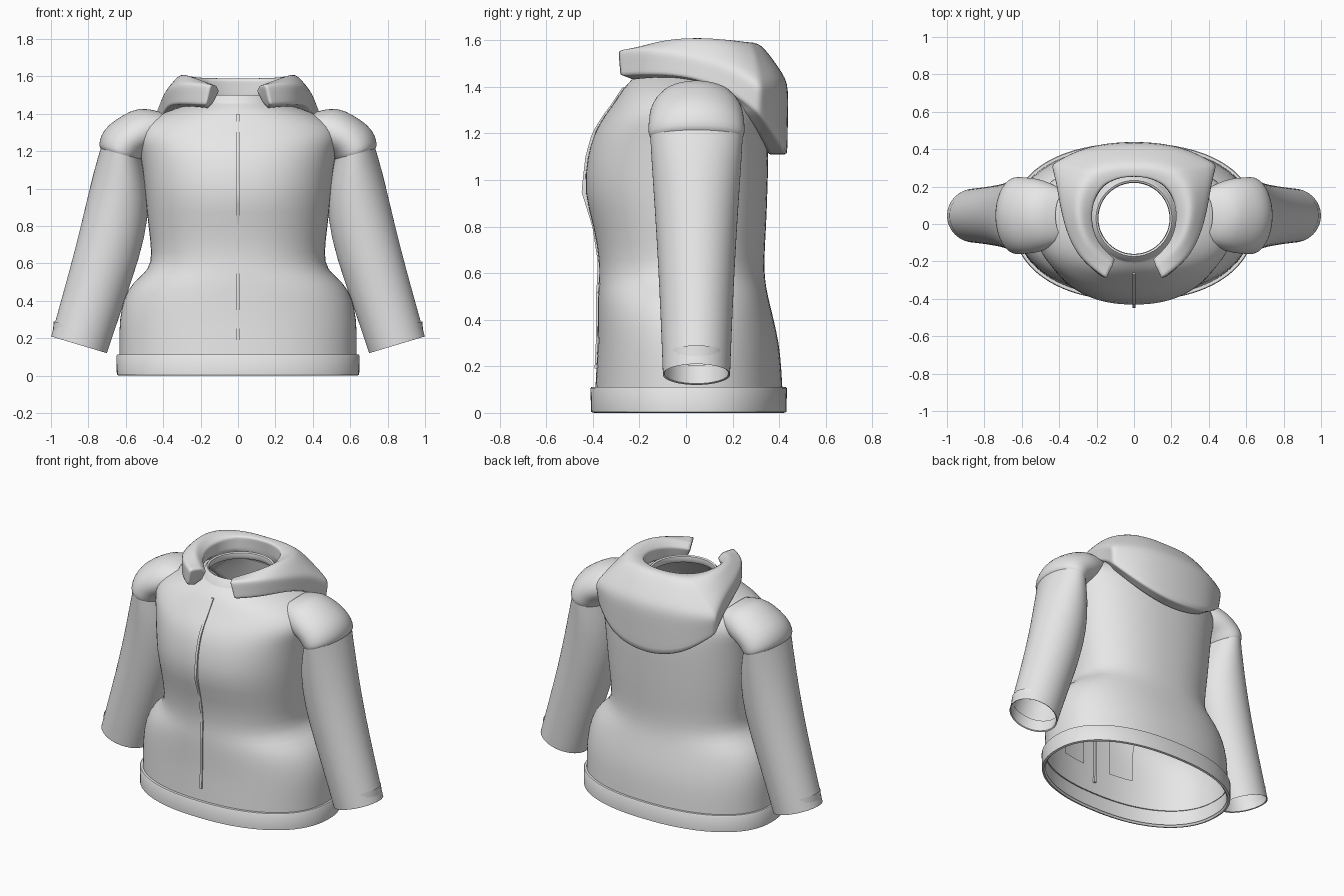
import bpy, bmesh, math
from mathutils import Vector

if "Cube" in bpy.data.objects:
    bpy.data.objects.remove(bpy.data.objects["Cube"])

grey = bpy.data.materials.new("light_grey_cloth")
grey.diffuse_color = (0.8, 0.8, 0.8, 1)
grey.use_nodes = True
grey.node_tree.nodes["Principled BSDF"].inputs["Base Color"].default_value = grey.diffuse_color


def loft(name, rings, closed=True, caps=False, subsurf=0, crease=None, angle=40):
    """Skin a row of point rings; crease maps an edge test to a sharpness."""
    bm = bmesh.new()
    rows = [[bm.verts.new(p) for p in r] for r in rings]
    n = len(rows[0])
    for a, b in zip(rows, rows[1:]):
        for i in range(n if closed else n - 1):
            j = (i + 1) % n
            bm.faces.new((a[i], a[j], b[j], b[i]))
    if caps:
        bm.faces.new(rows[0])
        bm.faces.new(list(reversed(rows[-1])))
    if crease:
        layer = bm.edges.layers.float.new("crease_edge")
        where = {v: (k, i) for k, r in enumerate(rows) for i, v in enumerate(r)}
        for e in bm.edges:
            e[layer] = crease(where[e.verts[0]], where[e.verts[1]])
    bmesh.ops.recalc_face_normals(bm, faces=bm.faces)
    me = bpy.data.meshes.new(name)
    bm.to_mesh(me)
    bm.free()
    me.materials.append(grey)
    ob = bpy.data.objects.new(name, me)
    bpy.context.collection.objects.link(ob)
    if subsurf:
        me.polygons.foreach_set("use_smooth", [True] * len(me.polygons))
        m = ob.modifiers.new("smooth", 'SUBSURF')
        m.levels = m.render_levels = subsurf
    else:
        bpy.ops.object.select_all(action='DESELECT')
        ob.select_set(True)
        bpy.context.view_layer.objects.active = ob
        bpy.ops.object.shade_smooth_by_angle(angle=math.radians(angle))
    return ob


# Torso sections: z, half width, front y, back y
TORSO = [(0.01, .635, -.395, .42), (0.2, .636, -.385, .41), (0.3, .634, -.38, .40),
         (0.41, .615, -.38, .375), (0.5, .565, -.38, .352), (0.565, .475, -.375, .34),
         (0.65, .46, -.372, .335), (0.8, .48, -.395, .345), (0.95, .495, -.442, .35),
         (1.1, .51, -.425, .355), (1.2, .525, -.397, .352), (1.27, .55, -.355, .34),
         (1.33, .53, -.31, .315), (1.39, .44, -.272, .29), (1.435, .32, -.232, .27),
         (1.455, .245, -.20, .26), (1.485, .21, -.175, .24)]


def section(z):
    for a, b in zip(TORSO, TORSO[1:]):
        if z <= b[0]:
            t = (z - a[0]) / (b[0] - a[0])
            return [p + (q - p) * t for p, q in zip(a, b)]
    return list(TORSO[-1])


def ring(z, w, front, back, n=48):
    """Rounded oval, with a round neck at the top."""
    power = 2 / (2.25 if z < 1.4 else 2.0)
    cy = 0.03
    out = []
    for i in range(n):
        a = math.tau * i / n
        c, s = math.cos(a), math.sin(a)
        x = math.copysign(abs(c) ** power, c) * w
        k = abs(s) ** power
        y = cy + k * ((back - cy) if s > 0 else (front - cy))
        out.append((x, y, z))
    return out


def front_y(x, z):
    _, w, front, _ = section(z)
    return 0.03 + (front - 0.03) * (1 - min(1, abs(x / w)) ** 2.25) ** (1 / 2.25)


loft("torso", [ring(*s) for s in TORSO], subsurf=1)

# Hem band: folded strip round the bottom
loft("hem_band", [ring(*s, n=96) for s in (
    (.012, .625, -.385, .41), (.0, .635, -.395, .42), (.004, .648, -.408, .432),
    (.106, .65, -.41, .433), (.112, .646, -.406, .429), (.112, .63, -.38, .405))])

# Neck opening rim
neck = [(.235, 1.455), (.215, 1.49), (.203, 1.502), (.193, 1.497), (.19, 1.475), (.2, 1.455)]
loft("neck_rim", [[(r * math.cos(math.tau * i / 48), .03 + r * math.sin(math.tau * i / 48), z)
                   for i in range(48)] for r, z in neck])

# Front zip: narrow raised strip that follows the chest
zip_rows = []
for i in range(41):
    z = .19 + (1.4 - .19) * i / 40
    y = front_y(0, z)
    zip_rows.append([(-.008, y + .015, z), (-.008, y - .007, z),
                     (.008, y - .007, z), (.008, y + .015, z)])
loft("front_zip", zip_rows, caps=True)

# Inner pocket linings, just behind the front cloth
for side, label in ((1, "right"), (-1, "left")):
    rows = []
    for i in range(7):
        z = .28 + .3 * i / 6
        xs = [side * (.1 + .17 * j / 6) for j in range(7)]
        rows.append([(x, front_y(x, z) + .016, z) for x in xs])
    loft(label + "_pocket_lining", rows, closed=False)


# Arm sections: outer x, outer z, inner x, inner z, half depth
SLEEVE = [(1.0, .21, .70, .12, .145), (.93, .46, .61, .39, .155), (.865, .70, .525, .63, .167),
          (.815, .91, .475, .85, .18), (.77, 1.10, .48, 1.03, .193), (.732, 1.225, .52, 1.165, .2)]
CUFF = [(.985, .29, .685, .205, .138), (.993, .212, .707, .126, .138), SLEEVE[0]]
CAP = [(.735, 1.215, .52, 1.155, .2), (.745, 1.23, .51, 1.165, .208), (.735, 1.285, .48, 1.2, .207),
       (.695, 1.342, .42, 1.22, .203), (.62, 1.39, .40, 1.24, .195),
       (.53, 1.44, .35, 1.26, .165), (.42, 1.412, .30, 1.30, .13)]


def arm_rings(rows, side, n=32):
    out = []
    for ox, oz, ix, iz, d in rows:
        o, q = Vector((ox, 0, oz)), Vector((ix, 0, iz))
        mid, half = (o + q) / 2, (o - q) / 2
        r = []
        for i in range(n):
            a = math.tau * i / n
            p = mid + half * math.cos(a)
            r.append((side * p.x, .045 + d * math.sin(a), p.z))
        out.append(r)
    return out


for side, label in ((1, "right"), (-1, "left")):
    loft(label + "_sleeve", arm_rings(SLEEVE, side), subsurf=1)
    loft(label + "_cuff_lining", arm_rings(CUFF, side))
    loft(label + "_shoulder_cap", arm_rings(CAP, side), subsurf=1)

# Folded hood: sections from the front tip to the middle of the back,
# each inner low, inner rim, crest, outer fold, outer hem, inner hem
HOOD = [
    [(.13, -.19, 1.46), (.10, -.19, 1.52), (.11, -.215, 1.55), (.145, -.295, 1.56), (.17, -.285, 1.45), (.16, -.23, 1.43)],
    [(.21, -.10, 1.48), (.20, -.10, 1.55), (.24, -.13, 1.61), (.30, -.19, 1.57), (.30, -.18, 1.455), (.26, -.14, 1.44)],
    [(.24, .04, 1.49), (.235, .04, 1.57), (.31, .03, 1.635), (.38, .0, 1.54), (.38, .0, 1.45), (.32, .02, 1.44)],
    [(.20, .16, 1.49), (.205, .16, 1.58), (.30, .20, 1.62), (.41, .20, 1.49), (.41, .19, 1.385), (.35, .17, 1.37)],
    [(.15, .21, 1.49), (.155, .21, 1.585), (.22, .29, 1.605), (.445, .32, 1.41), (.43, .31, 1.29), (.38, .25, 1.29)],
    [(.09, .25, 1.49), (.09, .245, 1.585), (.12, .32, 1.60), (.27, .42, 1.42), (.27, .415, 1.15), (.25, .34, 1.15)],
    [(.0, .265, 1.49), (.0, .255, 1.585), (.0, .32, 1.595), (.0, .45, 1.42), (.0, .445, 1.09), (.0, .355, 1.09)]]
hood = HOOD + [[(-x, y, z) for x, y, z in r] for r in reversed(HOOD[:-1])]
last = len(hood) - 1


def hood_crease(p, q):
    if p[0] == q[0]:
        if p[0] in (0, last):
            return 0.9
        return 0.5 if p[0] in (4, last - 4) else 0.0
    return (0.5, 0.6, 0.2, 0.4, 0.9, 0.8)[p[1]]


loft("folded_hood", hood, caps=True, subsurf=3, crease=hood_crease)
